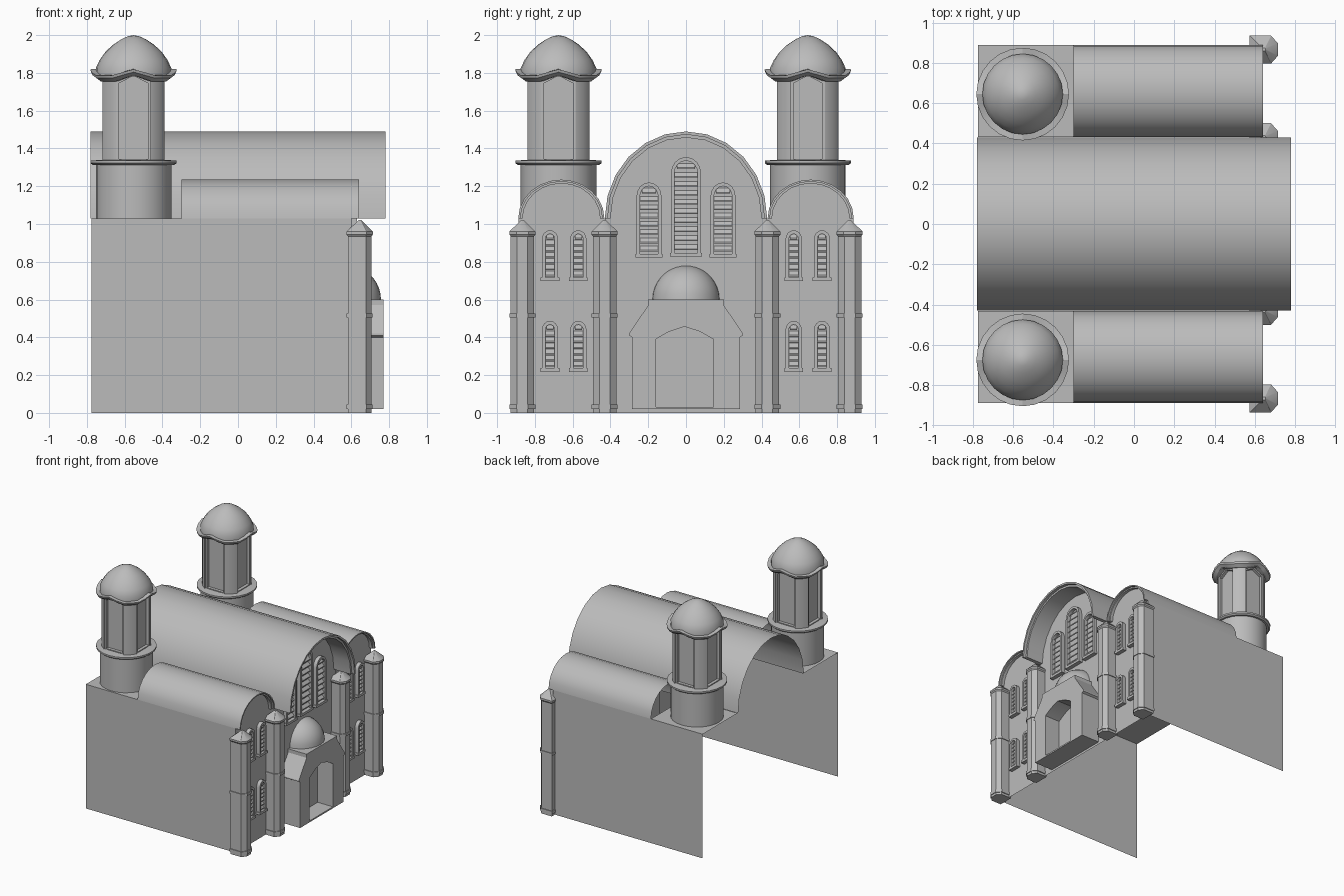
import bpy, bmesh, math
from mathutils import Matrix, Vector

cube = bpy.data.objects.get("Cube")
if cube:
    bpy.data.objects.remove(cube, do_unlink=True)

stone = bpy.data.materials.new("grey_stone")
stone.use_nodes = True
GREY = (0.5, 0.5, 0.5, 1)
stone.diffuse_color = GREY
stone.node_tree.nodes["Principled BSDF"].inputs["Base Color"].default_value = GREY

WALL = 0.60      # plane of the main facade
EAVE = 1.03      # height where the vaults spring
made = []


def build(name, verts, faces, keep=True):
    bm = bmesh.new()
    vs = [bm.verts.new(v) for v in verts]
    for f in faces:
        bm.faces.new([vs[i] for i in f])
    bmesh.ops.remove_doubles(bm, verts=bm.verts, dist=1e-5)
    bmesh.ops.dissolve_degenerate(bm, edges=bm.edges, dist=1e-5)
    bmesh.ops.recalc_face_normals(bm, faces=bm.faces)
    me = bpy.data.meshes.new(name)
    bm.to_mesh(me)
    bm.free()
    me.materials.append(stone)
    ob = bpy.data.objects.new(name, me)
    bpy.context.collection.objects.link(ob)
    if keep:
        made.append(ob)
    return ob


def loft(sections, closed=True, caps=True):
    """Verts and faces through a list of equal-length point rings."""
    n = len(sections[0])
    verts = [p for s in sections for p in s]
    faces = []
    for k in range(len(sections) - 1):
        for i in range(n if closed else n - 1):
            j = (i + 1) % n
            faces.append((k * n + i, k * n + j, k * n + n + j, k * n + n + i))
    if caps:
        faces += [tuple(range(n)), tuple(range(len(verts) - n, len(verts)))]
    return verts, faces


def prism(outline, x0, x1):
    return loft([[(x, y, z) for y, z in outline] for x in (x0, x1)])


def merge(parts):
    verts, faces = [], []
    for v, f in parts:
        faces += [tuple(i + len(verts) for i in q) for q in f]
        verts += v
    return verts, faces


def arch(cy, z0, ry, rz, n=12):
    return [(cy + ry * math.cos(math.pi * i / n), z0 + rz * math.sin(math.pi * i / n))
            for i in range(n + 1)]


def band(outer, inner, x0, x1):
    """Solid strip between two matching polylines."""
    rings = [[(x0, *o), (x1, *o), (x1, *i), (x0, *i)] for o, i in zip(outer, inner)]
    return loft(rings)


def lathe(name, profile, cx, cy, n=24, rise=None, closed=False):
    rings = []
    for k in range(n):
        a = math.tau * k / n
        dz = rise(a) if rise else 0
        rings.append([(cx + r * math.cos(a), cy + r * math.sin(a), z + dz) for r, z in profile])
    return build(name, *loft(rings + rings[:1], closed, False))


def cut(ob, cutter):
    cutter.hide_render = True
    mod = ob.modifiers.new("cut", 'BOOLEAN')
    mod.object, mod.solver = cutter, 'EXACT'
    bpy.context.view_layer.objects.active = ob
    bpy.ops.object.modifier_apply(modifier=mod.name)
    bpy.data.objects.remove(cutter, do_unlink=True)


def vault(name, cy, ry, rz, x0, x1):
    pts = arch(cy, EAVE, ry, rz)
    build(name, *loft([[(x, y, z) for y, z in pts] for x in (x0, x1)], False, False))


def bay(name, cy, ry, rz):
    pts = [(cy - ry, 0), (cy + ry, 0)] + arch(cy, EAVE, ry, rz)
    build(name, [(WALL, y, z) for y, z in pts], [tuple(range(len(pts)))])


def window(name, cy, z0, z1, half, slats):
    t = 0.018
    spring = z1 - half * 1.1

    def outline(w):
        return [(cy + w, z0)] + arch(cy, spring, w, w * 1.1, 8) + [(cy - w, z0)]
    parts = [band(outline(half), outline(half - t), WALL, WALL + 0.03)]
    sill = half + 0.006
    parts.append(prism([(cy - sill, z0 - .008), (cy + sill, z0 - .008),
                        (cy + sill, z0 + .012), (cy - sill, z0 + .012)], WALL, WALL + 0.034))
    # sloping louvres, narrowed inside the arch
    step = (z1 - t - z0) / (slats + 0.5)
    w0 = half - t
    for k in range(slats):
        z = z0 + step * (k + 0.55)
        over = max(0, z + 0.02 - spring) / (w0 * 1.1)
        w = w0 * math.sqrt(max(0.05, 1 - over * over))
        blade = [(WALL, z + .022), (WALL + .02, z), (WALL + .02, z + .007), (WALL, z + .029)]
        parts.append(loft([[(x, cy + s * w, zz) for x, zz in blade] for s in (-1, 1)]))
    build(name, *merge(parts))


def pillar(name, cy):
    sec = [(-.065, -.062), (.03, -.062), (.06, -.028), (.06, .028), (.03, .062), (-.065, .062)]
    levels = [(0, 1), (.02, 1), (.02, 1.1), (.045, 1.1), (.045, 1), (.505, 1), (.505, 1.1),
              (.525, 1.1), (.525, 1), (.935, 1), (.945, 1.12), (.96, 1.12), (1.02, .12)]
    build(name, *loft([[(.647 + x * s, cy + y * s, z) for x, y in sec] for z, s in levels]))


# central nave: wall, vault and stepped arch rim
bay("nave_front_wall", 0, .43, .455)
vault("nave_vault", 0, .43, .46, -.78, .78)
for i, front in enumerate((.78, .755)):
    a, b = 1 - .035 * i, .965 - .035 * i
    build(f"nave_arch_rim_{i + 1}", *band(arch(0, EAVE, .43 * a, .46 * a),
                                          arch(0, EAVE, .43 * b, .46 * b), WALL, front))
window("nave_window_centre", 0, .835, 1.355, .08, 10)

# aisles, mirrored
for side, s in (("left", 1), ("right", -1)):
    cy = s * .66
    y_out, y_in = s * .888, s * .432
    build(f"{side}_side_wall", [(-.775, y_out, 0), (WALL, y_out, 0),
                                (WALL, y_out, EAVE), (-.775, y_out, EAVE)], [(0, 1, 2, 3)])
    build(f"{side}_tower_platform", [(-.775, y_in, EAVE), (-.3, y_in, EAVE),
                                     (-.3, y_out, EAVE), (-.775, y_out, EAVE)], [(0, 1, 2, 3)])
    bay(f"{side}_aisle_front_wall", cy, .228, .2)
    vault(f"{side}_aisle_vault", cy, .228, .205, -.3, .64)
    for i, front in enumerate((.64, .625)):
        a, b = 1 - .05 * i, .95 - .05 * i
        build(f"{side}_aisle_arch_rim_{i + 1}", *band(arch(cy, EAVE, .228 * a, .205 * a),
                                                      arch(cy, EAVE, .228 * b, .205 * b), WALL, front))
    window(f"{side}_nave_window", s * .196, .83, 1.22, .066, 8)
    for level, z in (("lower", .225), ("upper", .705)):
        for k, y in enumerate((.57, .72)):
            window(f"{side}_{level}_window_{k + 1}", s * y, z, z + .262, .043, 7)
    pillar(f"{side}_inner_pillar", s * .431)
    pillar(f"{side}_outer_pillar", s * .866)

# porch with a pointed doorway and a dome
half = [(.285, .02), (.285, .4), (.302, .41), (.302, .42), (.2, .57), (.2, .6)]
porch = build("porch", *prism(half + [(-y, z) for y, z in reversed(half)], WALL, .77))
door = [(-.16, .032), (.145, .032), (.145, .39), (.075, .43),
        (-.008, .457), (-.09, .43), (-.16, .39)]
cut(porch, build("door_cutter", *prism(door, .63, .9), keep=False))
lathe("porch_dome", [(.18 * math.cos(math.radians(a)), .6 + .18 * math.sin(math.radians(a)))
                     for a in range(0, 91, 10)], .577, 0)


def gable(a):
    """Cornice lifts to a point over each of the four niches."""
    d = abs((a + math.pi / 4) % (math.pi / 2) - math.pi / 4)
    return .032 * max(0, 1 - d / math.radians(30))


def niche_cutter(cx, cy, w, back, z0, z1, tip):
    outline = [(-w, z0), (w, z0), (w, z1), (0, tip), (-w, z1)]
    parts = []
    for k in range(4):
        spin = Matrix.Translation((cx, cy, 0)) @ Matrix.Rotation(k * math.pi / 2, 4, 'Z')
        v, f = prism(outline, back, .3)
        parts.append(([spin @ Vector(p) for p in v], f))
    return build("niche_cutter", *merge(parts), keep=False)


# towers at the rear corners
for side, cy in (("left", .645), ("right", -.675)):
    cx = -.553
    lathe(f"{side}_tower_base", [(.2, EAVE), (.2, 1.32)], cx, cy)
    lathe(f"{side}_tower_ring", [(.17, 1.312), (.215, 1.312), (.228, 1.322), (.228, 1.335),
                                 (.17, 1.34)], cx, cy, closed=True)
    drum = lathe(f"{side}_tower_drum", [(0, 1.32), (.187, 1.32), (.187, 1.81), (0, 1.81)], cx, cy)
    cut(drum, niche_cutter(cx, cy, .09, .155, 1.338, 1.755, 1.798))
    cut(drum, niche_cutter(cx, cy, .076, .13, 1.345, 1.745, 1.785))
    lathe(f"{side}_tower_cornice", [(.17, 1.755), (.2, 1.755), (.225, 1.772), (.23, 1.787),
                                    (.17, 1.79)], cx, cy, rise=gable, closed=True)
    lathe(f"{side}_tower_dome", [(.2, 1.78), (.2, 1.825), (.18, 1.868), (.15, 1.91),
                                 (.11, 1.948), (.065, 1.978), (.03, 1.994), (0, 2.0)], cx, cy)

# smooth curved parts, keeping corners crisp
bpy.ops.object.select_all(action='DESELECT')
for ob in made:
    ob.select_set(True)
bpy.context.view_layer.objects.active = made[0]
bpy.ops.object.shade_smooth_by_angle(angle=math.radians(32))
